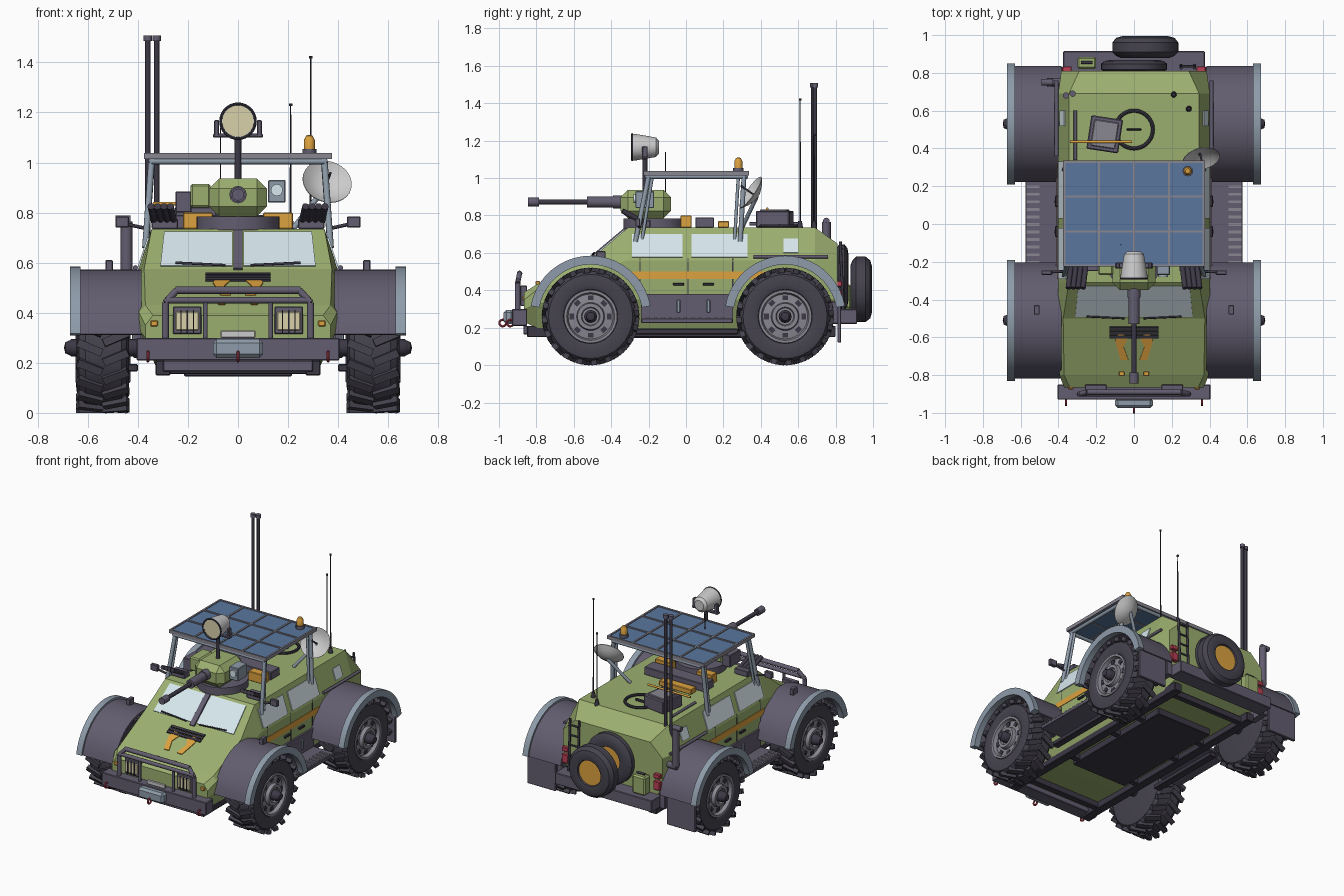
import bpy, bmesh
from math import sin, cos, pi, radians
from mathutils import Vector, Matrix

if "Cube" in bpy.data.objects:
    bpy.data.objects.remove(bpy.data.objects["Cube"])

def mat(name, *c):
    m = bpy.data.materials.new(name)
    m.diffuse_color = (*c, 1)
    m.use_nodes = True
    m.node_tree.nodes["Principled BSDF"].inputs["Base Color"].default_value = m.diffuse_color
    return m

GREEN = mat("green", .33, .43, .16)
PURPLE = mat("slate", .125, .11, .16)
DARK = mat("dark", .045, .04, .06)
RUBBER = mat("rubber", .06, .055, .075)
STEEL = mat("steel", .27, .33, .4)
RIM = mat("rim_grey", .25, .24, .28)
GLASS = mat("glass", .68, .8, .85)
SOLAR = mat("solar", .1, .18, .34)
ORANGE = mat("orange", .72, .36, .05)
RED = mat("red", .5, .05, .09)
CREAM = mat("cream", .7, .64, .4)
WHITE = mat("white", .75, .75, .76)
smooth = []

def finish(name, bm, m, soft=False):
    bmesh.ops.recalc_face_normals(bm, faces=bm.faces)
    me = bpy.data.meshes.new(name)
    bm.to_mesh(me)
    bm.free()
    o = bpy.data.objects.new(name, me)
    bpy.context.collection.objects.link(o)
    me.materials.append(m)
    if soft:
        smooth.append(o)
    return o

def box(name, x, y, z, m, bevel=.004, rot=None):
    """Box from (min, max) ranges, optionally rotated about its centre."""
    bm = bmesh.new()
    bmesh.ops.create_cube(bm, size=1)
    bmesh.ops.scale(bm, vec=(x[1]-x[0], y[1]-y[0], z[1]-z[0]), verts=bm.verts)
    if bevel:
        bmesh.ops.bevel(bm, geom=bm.edges[:], offset=bevel, segments=1, affect='EDGES')
    o = finish(name, bm, m)
    o.location = [(a+b)/2 for a, b in (x, y, z)]
    if rot:
        o.rotation_euler = rot
    return o

def rod(name, p, q, r, m, r2=None, n=12):
    p, q = Vector(p), Vector(q)
    bm = bmesh.new()
    M = Matrix.Translation((p+q)/2) @ (q-p).to_track_quat('Z', 'Y').to_matrix().to_4x4()
    bmesh.ops.create_cone(bm, cap_ends=True, segments=n, radius1=r, radius2=r if r2 is None else r2,
                          depth=(q-p).length, matrix=M)
    return finish(name, bm, m, True)

def lathe(name, prof, m, loc, aim=(1, 0, 0), n=32, a0=0, a1=2*pi):
    """Revolve (axial, radius) points round local x, then aim x along a direction."""
    bm = bmesh.new()
    rings = [[bm.verts.new((a, r*cos(t), r*sin(t))) for a, r in prof]
             for t in (a0+(a1-a0)*i/n for i in range(n+1))]
    for A, B in zip(rings, rings[1:]):
        for j in range(len(prof)-1):
            bm.faces.new((A[j], A[j+1], B[j+1], B[j]))
    bmesh.ops.remove_doubles(bm, verts=bm.verts, dist=1e-5)
    if a1-a0 < 6:
        bmesh.ops.holes_fill(bm, edges=bm.edges)
    o = finish(name, bm, m, True)
    o.location = loc
    o.rotation_euler = Vector(aim).to_track_quat('X', 'Z').to_euler()
    return o

def plate(name, pts, m, t=.006):
    bm = bmesh.new()
    P = [Vector(p) for p in pts]
    nrm = (P[1]-P[0]).cross(P[2]-P[0]).normalized()*t
    a, b = [bm.verts.new(p+nrm) for p in P], [bm.verts.new(p-nrm) for p in P]
    bm.faces.new(a); bm.faces.new(b)
    for i in range(len(P)):
        j = (i+1) % len(P)
        bm.faces.new((a[i], a[j], b[j], b[i]))
    return finish(name, bm, m)

def ring(name, c, R, r, m, aim=(0, 0, 1), n=24):
    return lathe(name, [(r*cos(k*pi/4), R+r*sin(k*pi/4)) for k in range(9)], m, c, aim, n)

# hull: lofted sections (y, bottom z, bottom w, low z, side w, high z, top w, top z)
S = [(-.865, .23, .31, .3, .37, .35, .34, .39), (-.80, .2, .33, .33, .395, .4, .37, .43),
     (-.5, .19, .33, .35, .402, .51, .375, .575), (-.31, .19, .33, .35, .402, .56, .345, .735),
     (.69, .19, .33, .35, .402, .56, .345, .735), (.81, .25, .31, .35, .385, .56, .29, .65)]
bm = bmesh.new()
loops = [[bm.verts.new((x, y, z)) for x, z in ((-bw, bz), (-w, lz), (-w, hz), (-tw, tz), (tw, tz), (w, hz), (w, lz), (bw, bz))]
         for y, bz, bw, lz, w, hz, tw, tz in S]
for A, B in zip(loops, loops[1:]):
    for i in range(8):
        bm.faces.new((A[i], A[(i+1) % 8], B[(i+1) % 8], B[i]))
bm.faces.new(loops[0]); bm.faces.new(loops[-1])
finish("hull", bm, GREEN)
sx = lambda z: .402 - max(0, z-.56)*.326
hood = lambda x, y: (x, y, .433+(y+.8)*.483)
screen = lambda x, z: (x, -.5+(z-.575)*1.1875, z)

for s in (-1, 1):
    side = lambda n, y0, y1, z0, z1, m, t=.006: plate(n, [(s*sx(z), y, z) for y, z in ((y0, z0), (y1, z0), (y1, z1), (y0, z1))], m, t)
    B = lambda n, x0, x1, y, z, m, b=.004: box(n, sorted((s*x0, s*x1)), y, z, m, b)
    # windows, stripe, doors and sills
    side("side_window_front", -.29, -.02, .575, .70, GLASS)
    side("side_window_rear", .03, .33, .575, .70, GLASS)
    side("side_window_small", .52, .60, .60, .675, GLASS)
    side("side_stripe", -.29, .55, .46, .50, ORANGE, .004)
    side("door_panel", -.24, .25, .25, .38, PURPLE, .012)
    for y in (-.245, .01, .25):
        side("door_seam", y-.003, y+.003, .38, .57, DARK, .003)
    for y in (-.04, .12):
        B("door_handle", .40, .418, (y-.03, y+.03), (.425, .44), DARK)
        B("door_hinge", .41, .424, (y-.01, y+.01), (.28, .35), STEEL)
    plate("windscreen", [screen(s*x, z) for x, z in ((.022, .585), (.31, .585), (.295, .72), (.022, .72))], GLASS)
    rod("wiper", (s*.05, -.50, .59), (s*.25, -.49, .60), .005, DARK)
    rod("side_rail", (s*.41, .36, .58), (s*.41, .76, .58), .01, PURPLE)
    # running boards and chassis rails
    B("running_board", .40, .575, (-.24, .25), (.225, .25), PURPLE)
    for i in range(11):
        B("board_rib", .50, .57, (-.21+i*.04, -.195+i*.04), (.25, .257), RIM, 0)
    B("board_bar", .40, .45, (-.28, .28), (.165, .195), DARK)
    B("chassis_rail", .27, .33, (-.85, .80), (.15, .21), DARK)
    # fenders, wheels
    for y in (-.51, .53):
        arc = dict(n=20, a0=radians(10), a1=radians(170))
        rect = lambda a, b, r, q: [(s*a, r), (s*b, r), (s*b, q), (s*a, q), (s*a, r)]
        lathe("fender", rect(.385, .65, .297, .312), PURPLE, (0, y, .26), **arc)
        lathe("fender_rim", rect(.63, .672, .278, .325), STEEL, (0, y, .26), **arc)
        aim, c = (s, 0, 0), Vector((0, y, .26))
        lathe("tyre", [(.435, .0), (.435, .16), (.445, .225), (.465, .243), (.61, .243), (.635, .225), (.645, .17), (.635, .145), (.6, .14)], RUBBER, c, aim)
        lathe("wheel_rim", [(.6, .146), (.64, .142), (.64, .128), (.615, .12), (.62, .075), (.645, .07), (.645, .05), (.63, .045), (.63, 0)], RIM, c, aim)
        lathe("hub", [(.62, .035), (.665, .035), (.672, .03), (.69, .022), (.695, 0)], DARK, c, aim, 12)
        bm = bmesh.new()
        for i in range(20):
            for k in (-1, 1):
                M = (Matrix.Translation((s*.54, y, .26)) @ Matrix.Rotation((i+.25*k+.25)*pi/10, 4, 'X')
                     @ Matrix.Translation((k*.052, 0, .246)) @ Matrix.Rotation(k*.4, 4, 'Z')
                     @ Matrix.Diagonal((.105, .032, .027, 1)))
                bmesh.ops.create_cube(bm, size=1, matrix=M)
        finish("tread_lugs", bm, RUBBER)
        bm = bmesh.new()
        for i in range(8):
            M = Matrix.Translation((s*.617, y, .26)) @ Matrix.Rotation(i*pi/4, 4, 'X') @ Matrix.Translation((0, 0, .1))
            bmesh.ops.create_cube(bm, size=1, matrix=M @ Matrix.Diagonal((.012, .03, .025, 1)))
        finish("rim_slots", bm, DARK)
        rod("axle", (0, y, .26), (s*.45, y, .26), .035, DARK)
    B("mud_flap", .43, .65, (.81, .83), (.12, .33), PURPLE)
    B("rear_corner_box", .375, .42, (.70, .83), (.22, .34), PURPLE)
    B("fender_lamp", .50, .53, (-.48, -.43), (.565, .61), PURPLE)
    # mirrors, front lights and bull bar sides
    rod("mirror_arm", (s*.36, -.25, .735), (s*.45, -.255, .755), .007, DARK)
    B("mirror", .435, .49, (-.27, -.245), (.74, .785), PURPLE)
    B("headlight_housing", .145, .26, (-.885, -.85), (.315, .425), PURPLE)
    B("headlight", .155, .25, (-.892, -.87), (.33, .405), CREAM)
    for i in range(3):
        B("headlight_guard", .175+i*.025, .18+i*.025, (-.899, -.885), (.32, .41), DARK, 0)
    B("indicator", .32, .35, (-.875, -.83), (.345, .37), ORANGE)
    rod("bull_bar_post", (s*.29, -.90, .29), (s*.29, -.90, .44), .014, PURPLE)
    rod("bull_bar_corner", (s*.29, -.90, .44), (s*.245, -.89, .49), .014, PURPLE)
    rod("bull_bar_upright", (s*.13, -.90, .29), (s*.13, -.90, .45), .009, PURPLE)
    plate("hood_mark", [hood(s*x, y) for x, y in ((.03, -.6), (.08, -.57), (.10, -.62), (.07, -.72), (.03, -.72), (.055, -.65))], ORANGE, .003)
    B("hood_clip", .05, .08, (-.805, -.78), (.43, .45), ORANGE)
    # rack legs, smoke tubes, rear lamps
    rod("rack_leg_front", (s*.345, -.2, 1.01), (s*.37, -.27, .66), .013, STEEL)
    rod("rack_leg_front_inner", (s*.34, -.18, 1.01), (s*.365, -.235, .67), .009, STEEL)
    rod("rack_leg_rear", (s*.345, .31, 1.01), (s*.37, .29, .66), .013, STEEL)
    rod("rack_leg_rear_inner", (s*.34, .28, 1.01), (s*.365, .26, .67), .009, STEEL)
    rod("rack_side_tube", (s*.345, -.22, 1.008), (s*.345, .32, 1.008), .012, STEEL)
    for i in range(4):
        x = .255+i*.026
        rod("smoke_tube", (s*x, -.22, .76), (s*(x+.015), -.34, .825), .014, DARK)
    B("smoke_tube_mount", .24, .345, (-.25, -.19), (.735, .775), PURPLE)
    B("rear_lamp", .33, .38, (.80, .835), (.34, .40), RED)
    B("rear_lamp_lower", .33, .38, (.80, .835), (.42, .45), RED)

# windscreen pillar, hood vent
plate("screen_pillar", [screen(x, z) for x, z in ((-.018, .57), (.018, .57), (.018, .735), (-.018, .735))], PURPLE, .012)
for i in range(3):
    plate("hood_vent", [hood(x, y-.545-i*.022) for x, y in ((-.13, 0), (.13, 0), (.13, -.015), (-.13, -.015))], DARK, .006)
# front bumper, winch, bull bar
box("front_bumper", (-.405, .405), (-.93, -.85), (.21, .30), PURPLE)
box("winch", (-.10, .10), (-.975, -.92), (.22, .295), STEEL, .015)
box("front_plate", (-.07, .07), (-.91, -.895), (.30, .33), WHITE)
box("skid_bar", (-.3, .3), (-.87, -.78), (.165, .21), PURPLE)
rod("bull_bar_top", (-.25, -.89, .49), (.25, -.89, .49), .015, PURPLE)
rod("bull_bar_mid", (-.29, -.90, .45), (.29, -.90, .45), .013, PURPLE)
for x in (-.36, 0, .36):
    ring("tow_ring", (x, -.98 if x == 0 else -.94, .225), .018, .006, RED, (1, 0, 0), 12)
# underside
box("belly_plate", (-.215, .215), (-.35, .5), (.145, .2), DARK)
for y in (-.7, -.3, .1, .35, .72):
    box("cross_member", (-.33, .33), (y-.02, y+.02), (.155, .2), DARK)

# turret and gun
rod("turret_ring", (0, -.17, .73), (0, -.17, .785), .165, PURPLE, n=32)
box("turret", (-.115, .115), (-.35, -.08), (.785, .937), GREEN, .04)
rod("gun_mantlet", (0, -.39, .872), (0, -.33, .872), .035, PURPLE)
rod("gun_sleeve", (0, -.53, .872), (0, -.36, .872), .03, PURPLE)
rod("gun_barrel", (0, -.8, .872), (0, -.5, .872), .014, DARK)
rod("gun_muzzle", (0, -.845, .872), (0, -.785, .872), .024, PURPLE)
box("turret_green_box", (-.19, -.11), (-.27, -.12), (.82, .915), GREEN, .008)
box("turret_ammo_box", (-.25, -.185), (-.25, -.13), (.80, .885), PURPLE)
box("turret_sight", (.12, .19), (-.27, -.17), (.84, .93), STEEL)
rod("sight_lens", (.155, -.28, .89), (.155, -.26, .89), .024, GLASS)
rod("turret_aerial", (-.07, -.11, .92), (-.07, -.11, 1.14), .003, DARK, n=6)
# roof cargo
for s in (-1, 1):
    box("orange_case", sorted((s*.1, s*.22)), (-.03, .03), (.735, .80), ORANGE)
box("long_case", (-.25, .22), (.05, .15), (.735, .79), PURPLE)
box("orange_bag", (-.2, .05), (.17, .23), (.735, .77), ORANGE)
ring("roof_hatch_ring", (0, .5, .742), .1, .01, DARK, n=32)
box("hatch_handle", (-.04, .04), (.495, .505), (.735, .755), DARK)
box("roof_case", (-.24, -.07), (.385, .565), (.735, .825), PURPLE, .006, (0, 0, -.15))
box("roof_case_lid", (-.22, -.09), (.405, .545), (.82, .832), RIM, .004, (0, 0, -.15))
rod("roof_pole", (-.34, .435, .836), (-.01, .435, .836), .007, ORANGE)
rod("roof_rail", (-.31, .34, .755), (-.31, .6, .755), .009, PURPLE)

# solar roof
box("solar_panel", (-.37, .37), (-.22, .33), (1.018, 1.032), SOLAR, 0)
for x in (-.369, -.185, 0, .185, .369):
    box("solar_bar_long", (x-.006, x+.006), (-.226, .336), (1.014, 1.038), RIM, 0)
for y in (-.22, -.04, .145, .33):
    box("solar_bar_cross", (-.375, .375), (y-.006, y+.006), (1.014, 1.038), RIM, 0)
for y in (-.21, .32):
    rod("rack_cross_tube", (-.345, y, 1.005), (.345, y, 1.005), .012, STEEL)
# searchlight and beacon
lathe("searchlight_bowl", [(0, 0), (0, .035), (.015, .052), (.12, .07), (.145, .072), (.145, .062)], WHITE, (0, -.145, 1.165), (0, -1, 0))
ring("searchlight_rim", (0, -.288, 1.165), .069, .006, DARK, (0, 1, 0), 32)
rod("searchlight_lens", (0, -.285, 1.165), (0, -.27, 1.165), .066, CREAM, n=32)
rod("searchlight_post", (0, -.22, .93), (0, -.22, 1.11), .013, DARK)
box("searchlight_yoke", (-.1, .1), (-.235, -.205), (1.1, 1.115), PURPLE)
for s in (-1, 1):
    box("yoke_arm", sorted((s*.075, s*.095)), (-.235, -.205), (1.1, 1.17), PURPLE)
rod("beacon_base", (.285, .28, 1.03), (.285, .28, 1.055), .028, PURPLE)
lathe("beacon", [(0, .022), (.035, .022), (.052, .013), (.056, 0)], ORANGE, (.285, .28, 1.055), (0, 0, 1), 16)
# dish
d = Vector((.2, -.8, .55)).normalized()
c = Vector((.355, .35, .92))
lathe("dish", [(-.03, 0), (-.025, .04), (-.012, .072), (.008, .1), (.004, .1), (-.018, .07), (-.034, .035), (-.038, 0)], WHITE, c, d)
rod("dish_feed", c-d*.03, c+d*.07, .005, DARK)
rod("dish_arm", (.22, .30, .735), c-d*.035, .011, STEEL)
# antennas
for x, y in ((-.36, .68), (-.325, .69)):
    rod("mast", (x, y, .6), (x, y, 1.49), .011, DARK)
    rod("mast_cap", (x, y, 1.485), (x, y, 1.508), .017, PURPLE)
for x, y, h in ((.29, .61, 1.42), (.21, .685, 1.23)):
    rod("aerial_base", (x, y, .72), (x, y, .77), .018, DARK, .01)
    rod("aerial", (x, y, .76), (x, y, h), .0045, DARK, .003, 6)
    rod("aerial_tip", (x, y, h-.005), (x, y, h+.006), .007, DARK, n=8)
# exhaust stack
rod("exhaust_stack", (-.445, .75, .5), (-.445, .75, .765), .024, PURPLE)
rod("exhaust_cap", (-.43, .75, .77), (-.49, .75, .77), .018, PURPLE)
rod("exhaust_elbow", (-.38, .75, .5), (-.46, .75, .5), .022, PURPLE)

# rear: bumper, ladder, can, spare tyres
box("rear_bumper", (-.375, .375), (.80, .915), (.22, .30), PURPLE)
spare = [(0, 0), (0, .13), (.01, .155), (.03, .175), (.08, .175), (.105, .155), (.115, .12), (.108, .09), (.085, .085)]
for (x, y, z), k in (((0, .80, .47), .6), ((.06, .88, .405), 1)):
    lathe("spare_tyre", [(a*k, r) for a, r in spare], RUBBER, (x, y, z), (0, 1, 0))
    rod("spare_hub", (x, y+.02*k, z), (x, y+.095*k, z), .087, ORANGE, n=24)
for x in (.25, .32):
    rod("ladder_rail", (x, .84, .3), (x, .825, .66), .008, DARK)
for i in range(5):
    z = .34+i*.07
    rod("ladder_rung", (.25, .835, z), (.32, .835, z), .006, DARK)
box("fuel_can", (-.30, -.20), (.82, .885), (.30, .43), GREEN, .01)
rod("fuel_can_handle", (-.28, .855, .44), (-.22, .855, .44), .008, DARK)

# smooth shading on turned parts
bpy.ops.object.select_all(action='DESELECT')
for o in smooth:
    o.select_set(True)
bpy.context.view_layer.objects.active = smooth[0]
bpy.ops.object.shade_smooth_by_angle(angle=radians(35))
